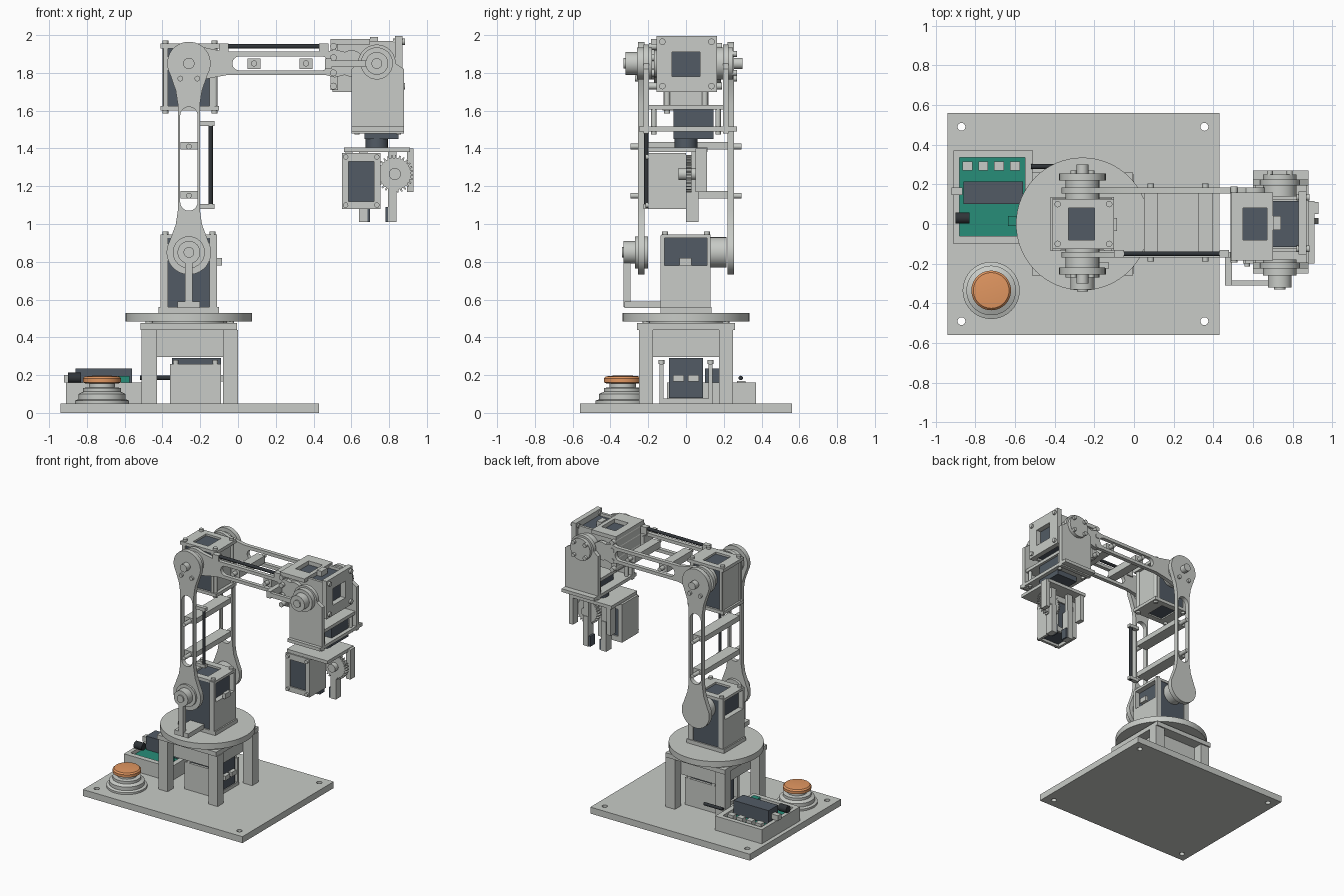
import bpy, bmesh, math
from mathutils import Matrix, Vector

if "Cube" in bpy.data.objects:
    bpy.data.objects.remove(bpy.data.objects["Cube"])


def material(name, rgb):
    m = bpy.data.materials.new(name)
    m.diffuse_color = (*rgb, 1)
    m.use_nodes = True
    m.node_tree.nodes["Principled BSDF"].inputs["Base Color"].default_value = m.diffuse_color
    return m


GREY = material("light_grey", (0.58, 0.60, 0.57))
SLATE = material("dark_slate", (0.085, 0.105, 0.13))
BLACK = material("rod_black", (0.03, 0.035, 0.04))
GREEN = material("board_green", (0.02, 0.27, 0.19))
ORANGE = material("button_orange", (0.76, 0.31, 0.12))

# local (u, v, n) frames: Z -> (x, y, z), X -> (y, z, x), Y -> (x, z, -y)
FRAMES = {"Z": Matrix.Identity(3),
          "X": Matrix(((0, 0, 1), (1, 0, 0), (0, 1, 0))),
          "Y": Matrix(((1, 0, 0), (0, 0, -1), (0, 1, 0)))}


def add(name, bm, mat):
    me = bpy.data.meshes.new(name)
    bmesh.ops.recalc_face_normals(bm, faces=bm.faces)
    bm.to_mesh(me)
    bm.free()
    me.materials.append(mat)
    ob = bpy.data.objects.new(name, me)
    bpy.context.collection.objects.link(ob)
    return ob


def box(name, x0, x1, y0, y1, z0, z1, mat=GREY):
    bm = bmesh.new()
    bmesh.ops.create_cube(bm, size=1)
    for v in bm.verts:
        v.co = ((x0 + x1) / 2 + v.co.x * (x1 - x0), (y0 + y1) / 2 + v.co.y * (y1 - y0),
                (z0 + z1) / 2 + v.co.z * (z1 - z0))
    return add(name, bm, mat)


def rods(name, axis, spots, a, b, r, mat=GREY, seg=16):
    """Equal cylinders along one axis from a to b at (u, v) spots."""
    bm = bmesh.new()
    s = -1 if axis == "Y" else 1
    for u, v in spots:
        m = FRAMES[axis].to_4x4() @ Matrix.Translation((u, v, s * (a + b) / 2))
        bmesh.ops.create_cone(bm, cap_ends=True, segments=seg, radius1=r, radius2=r,
                              depth=abs(b - a), matrix=m)
    return add(name, bm, mat)


def plate(name, axis, loops, a, b, mat=GREY):
    """Flat plate from an outline and holes, spanning a to b on its axis."""
    cu = bpy.data.curves.new(name, "CURVE")
    cu.dimensions, cu.fill_mode, cu.extrude = "2D", "BOTH", abs(b - a) / 2
    for pts in loops:
        sp = cu.splines.new("POLY")
        sp.points.add(len(pts) - 1)
        for p, q in zip(sp.points, pts):
            p.co = (q[0], q[1], 0, 1)
        sp.use_cyclic_u = True
    ob = bpy.data.objects.new(name, cu)
    bpy.context.collection.objects.link(ob)
    bpy.ops.object.select_all(action="DESELECT")
    ob.select_set(True)
    bpy.context.view_layer.objects.active = ob
    bpy.ops.object.convert(target="MESH")
    ob = bpy.context.view_layer.objects.active
    s = -1 if axis == "Y" else 1
    ob.data.transform(FRAMES[axis].to_4x4() @ Matrix.Translation((0, 0, s * (a + b) / 2)))
    ob.data.materials.clear()
    ob.data.materials.append(mat)
    return ob


def rect(u0, u1, v0, v1):
    return [(u0, v0), (u1, v0), (u1, v1), (u0, v1)]


def arc(cu, cv, r, a0=0, a1=345, n=24):
    return [(cu + r * math.cos(math.radians(a0 + (a1 - a0) * i / (n - 1))),
             cv + r * math.sin(math.radians(a0 + (a1 - a0) * i / (n - 1)))) for i in range(n)]


def lathe(name, cx, cy, profile, mat=GREY, seg=40):
    bm = bmesh.new()
    rings = [[bm.verts.new((cx + r * math.cos(2 * math.pi * i / seg),
                            cy + r * math.sin(2 * math.pi * i / seg), z)) for i in range(seg)]
             for r, z in profile]
    for p, q in zip(rings, rings[1:]):
        for i in range(seg):
            bm.faces.new((p[i], p[i - 1], q[i - 1], q[i]))
    bm.faces.new(rings[0])
    bm.faces.new(rings[-1])
    return add(name, bm, mat)


def link(name, p, q, r0, r1, w, slot, a, b):
    """Waisted arm plate with round ends and a round-ended slot."""
    p, q = Vector(p), Vector(q)
    d = (q - p).normalized()
    n, length = Vector((-d.y, d.x)), (q - p).length
    out = arc(0, 0, r0, 60, 300, 22) + [(r0 * 1.25, -w * 1.2), (r0 * 1.9, -w)]
    out += [(length - r1 * 1.9, -w), (length - r1 * 1.25, -w * 1.2)]
    out += arc(length, 0, r1, -120, 120, 22)
    out += [(length - r1 * 1.25, w * 1.2), (length - r1 * 1.9, w), (r0 * 1.9, w), (r0 * 1.25, w * 1.2)]
    s0, s1, h = slot
    hole = arc(s0 + h, 0, h, 90, 270, 12) + arc(s1 - h, 0, h, -90, 90, 12)
    return plate(name, "Y", [[p + d * u + n * v for u, v in o] for o in (out, hole)], a, b)


def grid(us, vs):
    return [(u, v) for u in us for v in vs]


CX = -0.26  # turntable axis

# Base plate, posts and turntable
corners = grid((-0.87, 0.355), (-0.49, 0.49))
plate("base_plate", "Z", [rect(-0.94, 0.43, -0.56, 0.56)] + [arc(u, v, 0.02, n=16, a1=337) for u, v in corners], 0, 0.05)
for x in (-0.51, -0.08):
    for y in (-0.25, 0.175):
        box("support_post", x, x + 0.08, y, y + 0.075, 0.05, 0.44)
box("support_top", -0.515, -0.005, -0.26, 0.26, 0.44, 0.475)
box("bearing_box", -0.43, -0.08, -0.175, 0.175, 0.295, 0.44)
rods("support_bolts", "Z", grid((-0.47, -0.04), (-0.21, 0.21)), 0.47, 0.485, 0.02)
rods("bearing", "Z", [(CX, 0)], 0.47, 0.49, 0.2)
rods("turntable", "Z", [(CX, 0)], 0.485, 0.53, 0.335, seg=64)

# Base motor
box("base_motor", -0.35, -0.09, -0.09, 0.09, 0.08, 0.29, SLATE)
for y in (-0.14, 0.12):
    box("base_motor_side", -0.36, -0.09, y, y + 0.02, 0.05, 0.26)
box("base_motor_foot", -0.36, -0.09, -0.14, 0.14, 0.05, 0.075)
rods("base_motor_bolts", "Z", grid((-0.33, -0.12), (-0.13, 0.13)), 0.26, 0.28, 0.015)
for y in (-0.04, 0.04):
    box("motor_plug", -0.09, -0.06, y - 0.03, y + 0.03, 0.165, 0.2)

# Electronics tray
plate("tray_wall", "Z", [rect(-0.91, -0.51, -0.1, 0.37), rect(-0.88, -0.55, -0.06, 0.335)], 0.05, 0.16)
box("circuit_board", -0.88, -0.55, -0.06, 0.335, 0.05, 0.13, GREEN)
box("heat_sink", -0.86, -0.56, 0.1, 0.215, 0.13, 0.235, SLATE)
for i in range(4):
    box("terminal", -0.865 + i * 0.08, -0.815 + i * 0.08, 0.27, 0.315, 0.13, 0.17)
box("green_plug", -0.635, -0.575, -0.01, 0.04, 0.13, 0.195, GREEN)
box("tray_switch", -0.92, -0.865, 0.145, 0.185, 0.16, 0.2)
rods("power_jack", "X", [(0.03, 0.185)], -0.9, -0.83, 0.028, BLACK)
rods("cable", "X", [(0.29, 0.185)], -0.52, -0.36, 0.012, BLACK)

# Push button
lathe("button_base", -0.72, -0.335, [(0.144, 0.05), (0.144, 0.065), (0.125, 0.072), (0.125, 0.1), (0.1, 0.112),
                                     (0.1, 0.132), (0.07, 0.135), (0.07, 0.16)])
lathe("button_cap", -0.72, -0.335, [(0.085, 0.155), (0.1, 0.162), (0.1, 0.183), (0.09, 0.193), (0.05, 0.197)], ORANGE)

# Shoulder motor and cradle
box("shoulder_foot", -0.42, -0.1, -0.135, 0.135, 0.53, 0.56)
box("shoulder_motor", -0.37, -0.15, -0.125, 0.125, 0.56, 0.93, SLATE)
for x in (-0.41, -0.15):
    box("shoulder_cradle", x, x + 0.04, -0.135, 0.13, 0.56, 0.78)
    for y in (-0.135, 0.11):
        box("shoulder_upright", x, x + 0.04, y, y + 0.02, 0.78, 0.94)
plate("shoulder_top_frame", "Z", [rect(-0.41, -0.11, -0.13, 0.13), rect(-0.33, -0.2, -0.08, 0.08)], 0.925, 0.945)
rods("shoulder_bolts", "Z", grid((-0.385, -0.135), (-0.11, 0.11)), 0.94, 0.96, 0.016)
box("shoulder_plug", -0.11, -0.085, -0.035, 0.03, 0.78, 0.82)
rods("shoulder_horn", "Y", [(CX, 0.85)], 0.12, 0.215, 0.08, seg=32)
box("shoulder_strut_foot", -0.32, -0.2, -0.325, -0.13, 0.555, 0.59)
box("shoulder_strut", -0.28, -0.24, -0.33, -0.295, 0.56, 0.85)

# Upper arm
for y in (-0.255, 0.22):
    link("upper_arm_plate", (CX, 0.85), (CX, 1.85), 0.118, 0.115, 0.058, (0.22, 0.77, 0.046), y, y + 0.035)
    for z in (1.38, 1.12):
        side = 1 if y > 0 else -1
        rods("cross_bolt", "Y", [(CX, z + 0.03)], side * 0.21, side * 0.295, 0.015)
for z in (1.38, 1.12):
    box("upper_cross_plate", -0.305, -0.215, -0.22, 0.22, z + 0.015, z + 0.055)
for r, y in ((0.085, -0.27), (0.06, -0.33), (0.028, -0.34)):
    rods("shoulder_boss", "Y", [(CX, 0.85)], y, -0.2, r, seg=32)
    rods("wrist_boss", "Y", [(0.735, 1.85)], y + 0.01, -0.18, r, seg=32)
rods("upper_tie_rod", "Z", [(-0.145, -0.21)], 1.08, 1.53, 0.012, BLACK)
for z in (1.08, 1.52):
    box("tie_rod_clip", -0.21, -0.125, -0.225, -0.195, z, z + 0.025)

# Elbow motor
box("elbow_motor", -0.37, -0.15, -0.11, 0.11, 1.61, 1.94, SLATE)
for x in (-0.395, -0.15):
    box("elbow_side", x, x + 0.025, -0.12, 0.12, 1.62, 1.94)
for z in (1.6, 1.93):
    plate("elbow_frame", "Z", [rect(-0.41, -0.1, -0.125, 0.125), rect(-0.33, -0.2, -0.08, 0.08)], z, z + 0.025)
rods("elbow_bolts", "Z", grid((-0.385, -0.125), (-0.1, 0.1)), 1.585, 1.972, 0.016)
for s in (-1, 1):
    rods("elbow_hub", "Y", [(CX, 1.85)], s * 0.11, s * 0.23, 0.085, seg=32)
    rods("elbow_boss", "Y", [(CX, 1.85)], s * 0.24, s * 0.3, 0.03)
    rods("elbow_screws", "Y", [(-0.305, 1.77), (-0.215, 1.77)], s * 0.25, s * 0.27, 0.015)

# Forearm
for y in (-0.17, 0.155):
    link("forearm_plate", (CX, 1.85), (0.60, 1.85), 0.105, 0.07, 0.062, (0.23, 0.74, 0.037), y, y + 0.03)
for x in (0.05, 0.325):
    box("forearm_cross_plate", x, x + 0.07, -0.15, 0.16, 1.82, 1.875)
    rods("forearm_bolt", "Y", [(x + 0.035, 1.85)], -0.19, 0.205, 0.016)
rods("forearm_tie_rod", "X", [(-0.15, 1.94)], -0.06, 0.46, 0.012, BLACK)
for x in (-0.1, 0.43):
    box("forearm_rod_clip", x, x + 0.05, -0.17, -0.13, 1.9, 1.955)

# Wrist motor
box("wrist_motor", 0.51, 0.83, -0.115, 0.115, 1.71, 1.95, SLATE)
for y in (-0.14, 0.12):
    box("wrist_motor_side", 0.5, 0.83, y, y + 0.02, 1.7, 1.97)
box("wrist_back_plate", 0.49, 0.53, -0.155, 0.155, 1.71, 1.96)
plate("wrist_top_frame", "Z", [rect(0.49, 0.7, -0.185, 0.16), rect(0.55, 0.67, -0.08, 0.08)], 1.95, 1.98)
plate("wrist_end_frame", "X", [rect(-0.155, 0.165, 1.7, 1.995), rect(-0.075, 0.075, 1.78, 1.91)], 0.83, 0.87)
rods("wrist_end_bolts", "X", grid((-0.125, 0.135), (1.73, 1.965)), 0.82, 0.885, 0.017)
rods("wrist_back_bolts", "Y", grid((0.505,), (1.73, 1.8, 1.88, 1.94)), -0.195, 0.19, 0.018)
box("wrist_cable_clip", 0.70, 0.74, -0.03, 0.04, 1.95, 1.99)
box("wrist_strut", 0.46, 0.735, -0.31, -0.285, 1.83, 1.865)
box("wrist_strut_foot", 0.46, 0.495, -0.31, -0.14, 1.82, 1.875)
rods("wrist_horn", "Y", [(0.735, 1.85)], 0.13, 0.25, 0.085, seg=32)
rods("wrist_horn_bolts", "Y", grid((0.685, 0.785), (1.8, 1.9)), 0.24, 0.27, 0.015)

# Wrist fork
for y in (-0.225, 0.195):
    plate("fork_side", "Y", [[(0.6, 1.48), (0.88, 1.48), (0.88, 1.82)] + arc(0.735, 1.85, 0.1, 0, 180, 20)
                             + [(0.6, 1.82)]], y, y + 0.03)
box("fork_bottom", 0.6, 0.88, -0.25, 0.27, 1.49, 1.515)
box("fork_middle", 0.61, 0.87, -0.2, 0.2, 1.605, 1.63)
rods("fork_bolts", "Z", grid((0.63, 0.85), (-0.17, 0.17)), 1.475, 1.62, 0.014)
box("roll_motor", 0.67, 0.85, -0.065, 0.145, 1.45, 1.605, SLATE)
rods("roll_shaft", "Z", [(0.735, 0)], 1.4, 1.46, 0.06, SLATE)

# Gripper
box("gripper_top", 0.56, 0.91, -0.2, 0.115, 1.38, 1.405)
box("gripper_motor", 0.575, 0.735, -0.19, -0.01, 1.1, 1.35, SLATE)
for y in (-0.2, -0.02):
    plate("gripper_frame", "Y", [rect(0.55, 0.755, 1.08, 1.375), rect(0.585, 0.72, 1.12, 1.33)], y, y + 0.02)
for x in (0.55, 0.735):
    box("gripper_side", x, x + 0.02, -0.19, -0.01, 1.08, 1.375)
rods("gripper_bolts", "Y", grid((0.57, 0.735), (1.1, 1.355)), -0.215, -0.19, 0.014)
gear = [(0.83 + r * math.cos((i + o) * math.tau / 28), 1.265 + r * math.sin((i + o) * math.tau / 28))
        for i in range(28) for r, o in ((0.085, 0), (0.085, 0.45), (0.1, 0.55), (0.1, 0.9))]
plate("gripper_gear", "Y", [gear, arc(0.83, 1.265, 0.03, n=20, a1=342)], 0, 0.03)
rods("gear_hub", "Y", [(0.83, 1.265)], -0.04, 0.06, 0.032)
for x in (0.64, 0.795):
    box("finger", x, x + 0.045, 0, 0.065, 1.01, 1.24)
    box("finger_pad", x + (0.045 if x < 0.7 else -0.015), x + (0.06 if x < 0.7 else 0), 0.005, 0.06, 1.01, 1.09, SLATE)
    box("finger_arm", x, x + 0.045, 0.03, 0.06, 1.2, 1.38)
for x in (0.57, 0.895):
    box("outer_claw", x, x + 0.035, 0.05, 0.11, 1.17, 1.4)

# Smooth round walls, keep edges sharp
bpy.ops.object.select_all(action="SELECT")
bpy.context.view_layer.objects.active = bpy.context.selected_objects[0]
bpy.ops.object.shade_smooth_by_angle(angle=math.radians(30))
